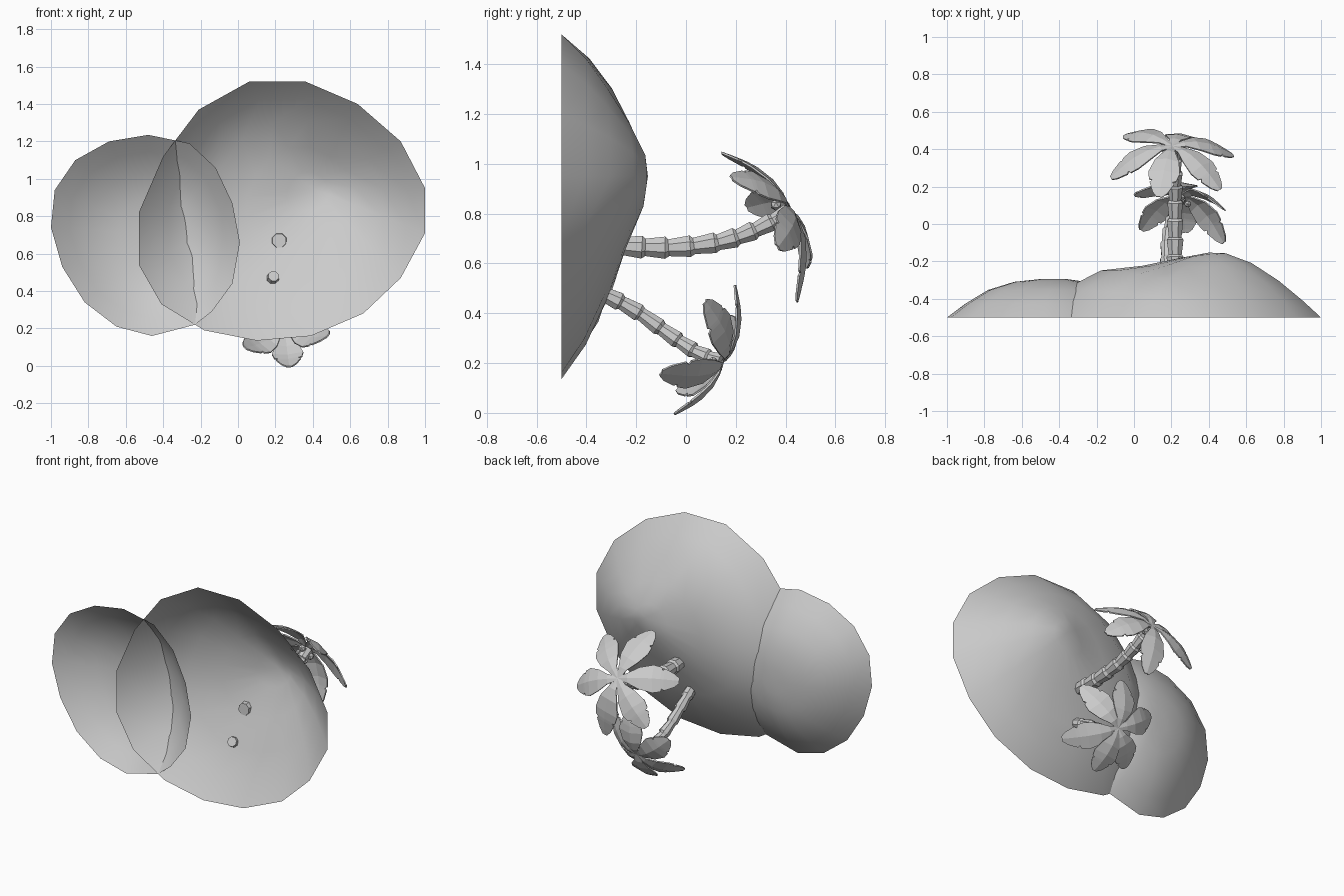
import bpy, bmesh, math
from mathutils import Vector

if "Cube" in bpy.data.objects:
    bpy.data.objects.remove(bpy.data.objects["Cube"])


def make_object(name, bm, smooth=False):
    bmesh.ops.recalc_face_normals(bm, faces=bm.faces[:])
    mesh = bpy.data.meshes.new(name)
    bm.to_mesh(mesh)
    bm.free()
    ob = bpy.data.objects.new(name, mesh)
    bpy.context.collection.objects.link(ob)
    for p in mesh.polygons:
        p.use_smooth = smooth
    return ob


def mound(name, rim, peak, height, right, up, left, down):
    """Open dome growing along +y from a rim outline (x, z).
    The four lists are height fractions of the rings in each direction."""
    n, scales = len(rim), [1, .83, .62, .38, .15]
    bm = bmesh.new()
    rings = []
    for k, s in enumerate(scales):
        ring = []
        for rx, rz in rim:
            d = Vector((rx - peak[0], rz - peak[1]))
            c, q = d.normalized()
            h = c * c * (right if c > 0 else left)[k] + q * q * (up if q > 0 else down)[k]
            ring.append(bm.verts.new((peak[0] + s * d.x, -.5 + height * h, peak[1] + s * d.y)))
        rings.append(ring)
    for r0, r1 in zip(rings, rings[1:]):
        for i in range(n):
            j = (i + 1) % n
            bm.faces.new((r0[i], r0[j], r1[j], r1[i]))
    top = bm.verts.new((peak[0], -.5 + height, peak[1]))
    for i in range(n):
        bm.faces.new((rings[-1][i], rings[-1][(i + 1) % n], top))
    return make_object(name, bm, True)


def spline(points, t):
    """Catmull-Rom point at t in 0..1."""
    p = [Vector(q) for q in points]
    p = [2 * p[0] - p[1]] + p + [2 * p[-1] - p[-2]]
    u = t * (len(p) - 3)
    k = min(int(u), len(p) - 4)
    u -= k
    a, b, c, d = p[k:k + 4]
    return .5 * (2 * b + (c - a) * u + (2 * a - 5 * b + 4 * c - d) * u ** 2
                 + (3 * b - a - 3 * c + d) * u ** 3)


def trunk(name, points, segments, r0, r1, sides=8):
    """Stack of flared, flat-faced trunk segments along a curve."""
    bm = bmesh.new()
    rings = []
    for k in range(segments):
        r = r0 + (r1 - r0) * k / (segments - 1)
        a, b = spline(points, k / segments), spline(points, (k + 1) / segments)
        d = (b - a).normalized()
        u = d.cross(Vector((1, 0, 0))).normalized()
        v = d.cross(u)
        for c, rad in ((a, r * .85), (a.lerp(b, .85), r * 1.08)):
            rings.append([bm.verts.new(c + rad * (u * math.cos(math.tau * (i + .5) / sides)
                          + v * math.sin(math.tau * (i + .5) / sides))) for i in range(sides)])
    for q0, q1 in zip(rings, rings[1:]):
        for i in range(sides):
            j = (i + 1) % sides
            bm.faces.new((q0[i], q0[j], q1[j], q1[i]))
    bm.faces.new(rings[0])
    bm.faces.new(rings[-1])
    return make_object(name, bm)


def crown(name, centre, axis, length, leaves):
    """Broad folded fronds with notched edges; leaves = (angle, droop)."""
    centre, axis = Vector(centre), Vector(axis).normalized()
    e1 = Vector((1, 0, 0))
    e2 = axis.cross(e1)
    if e2.z < 0:
        e2 = -e2
    stations = [(0, .01), (.2, .03), (.4, .065), (.62, .084), (.74, .074),
                (.76, .055), (.79, .066), (.93, .04), (1, .015)]
    bm = bmesh.new()
    for deg, droop in leaves:
        a = math.radians(deg)
        out = e1 * math.cos(a) + e2 * math.sin(a)
        side = axis.cross(out)
        rows = []
        for t, w in stations:
            mid = centre + out * length * t + axis * (.03 * math.sin(math.pi * t) - droop * t ** 1.6)
            rows.append([bm.verts.new(mid + side * w * s - axis * abs(s) * w * .2)
                         for s in (-1, 0, 1)])
        for q0, q1 in zip(rows, rows[1:]):
            for i in (0, 1):
                bm.faces.new((q0[i], q0[i + 1], q1[i + 1], q1[i]))
    ob = make_object(name, bm)
    m = ob.modifiers.new("thickness", "SOLIDIFY")
    m.thickness = .008
    m.offset = 0
    return ob


def nuts(name, centre, axis, radius):
    """Small nuts tucked under the fronds."""
    bm = bmesh.new()
    axis = Vector(axis).normalized()
    e2 = axis.cross(Vector((1, 0, 0)))
    for a in (.6, 2.7, 4.8):
        p = Vector(centre) - axis * .035 + .045 * (Vector((1, 0, 0)) * math.cos(a) + e2 * math.sin(a))
        made = bmesh.ops.create_icosphere(bm, subdivisions=1, radius=radius)
        bmesh.ops.translate(bm, verts=made["verts"], vec=p)
    return make_object(name, bm)


# Island: two overlapping open mounds
mound("large_mound",
      [(1, .95), (.87, 1.2), (.64, 1.4), (.36, 1.52), (.06, 1.52), (-.21, 1.37),
       (-.40, 1.12), (-.53, .82), (-.53, .54), (-.41, .33), (-.18, .19), (.1, .135),
       (.39, .16), (.67, .28), (.87, .47), (1, .71)], (.4, .95), .347,
      [0, .27, .57, .84, .99], [0, .28, .53, .78, .97],
      [0, .44, .73, .80, .92], [0, .26, .48, .71, .95])
dome = [0, .36, .72, .93, 1]
mound("small_mound",
      [(.01, .66), (-.03, .87), (-.12, 1.06), (-.26, 1.19), (-.48, 1.235), (-.69, 1.2),
       (-.87, 1.1), (-.98, .94), (-1, .74), (-.94, .53), (-.82, .34), (-.65, .21),
       (-.46, .16), (-.23, .22), (-.14, .29), (-.03, .44)], (-.42, .7), .205,
      dome, dome, dome, dome)

# Tall palm
trunk("tall_trunk", [(.22, -.255, .67), (.22, -.07, .663), (.22, .13, .685),
                     (.22, .28, .735), (.215, .42, .81)], 8, .046, .036)
crown("tall_fronds", (.205, .415, .82), (0, .85, .53), .34,
      [(102, .11), (42, .13), (-18, .12), (-78, .17), (-138, .07), (164, .14)])
nuts("tall_palm_nuts", (.21, .415, .815), (0, .85, .53), .024)

# Short palm
trunk("short_trunk", [(.19, -.335, .48), (.175, -.2, .41), (.18, -.06, .31),
                      (.21, .05, .24), (.25, .15, .205)], 7, .036, .031)
crown("short_fronds", (.25, .15, .21), (0, .86, -.5), .285,
      [(-85, .06), (-36, .19), (36, .18), (88, .11), (148, .07), (-138, .1)])
nuts("short_palm_nuts", (.25, .15, .21), (0, .86, -.5), .02)
